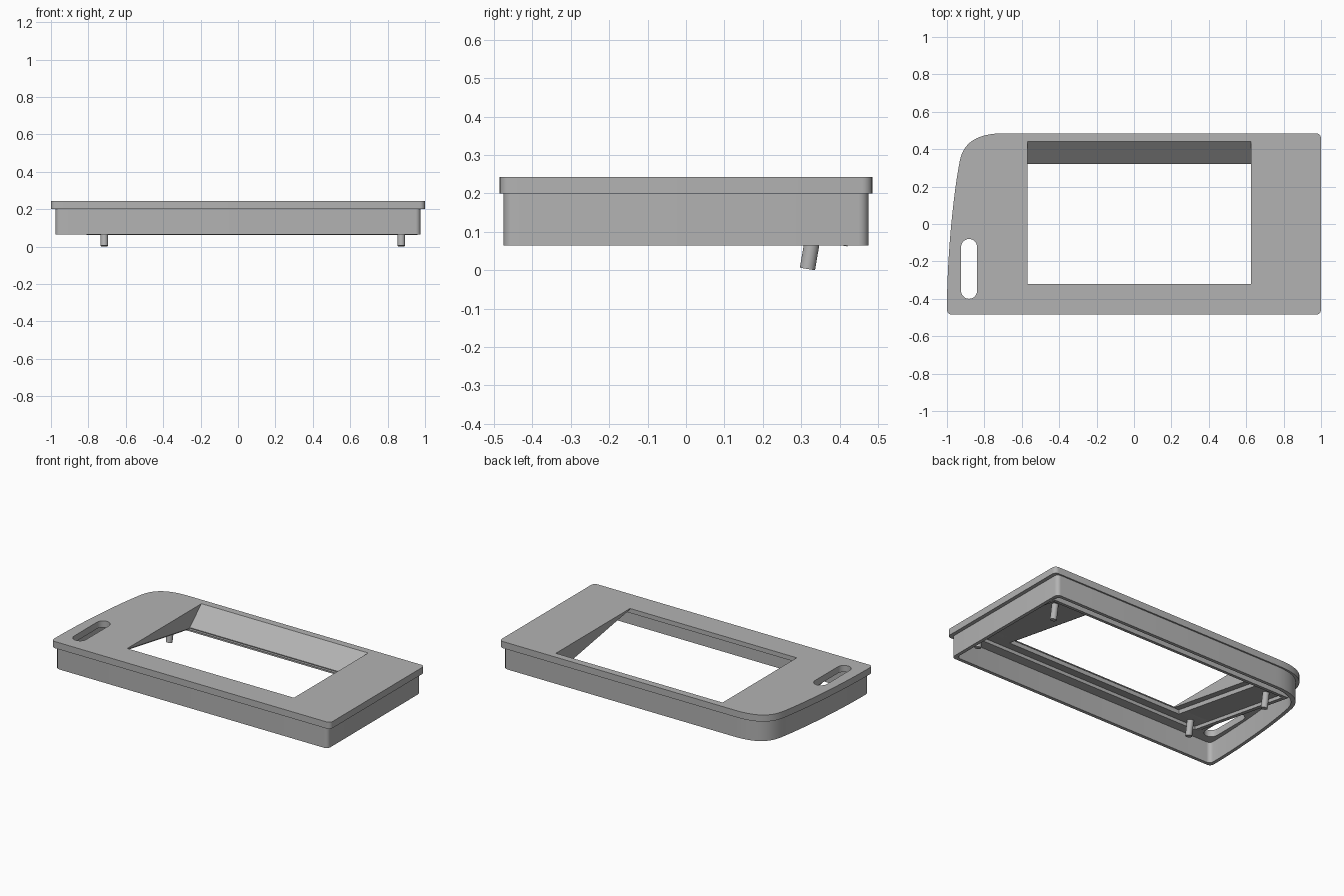
import bpy, bmesh, math
from mathutils import Vector
from mathutils.geometry import interpolate_bezier

if "Cube" in bpy.data.objects:
    bpy.data.objects.remove(bpy.data.objects["Cube"])

grey = bpy.data.materials.new("mid grey")
grey.use_nodes = True
colour = (0.45, 0.45, 0.45, 1)
grey.diffuse_color = colour
grey.node_tree.nodes["Principled BSDF"].inputs["Base Color"].default_value = colour

TOP, UNDER, RIM = 0.243, 0.2, 0.065
SLOPE = 0.17          # fall of the screen towards the back
FRONT = -0.32         # front edge of the window


def prism(name, base, offset):
    """Closed prism from a polygon swept along an offset."""
    bm = bmesh.new()
    face = bm.faces.new([bm.verts.new(p) for p in base])
    moved = bmesh.ops.extrude_face_region(bm, geom=[face])["geom"]
    bmesh.ops.translate(bm, vec=offset, verts=[v for v in moved if isinstance(v, bmesh.types.BMVert)])
    bmesh.ops.recalc_face_normals(bm, faces=bm.faces)
    mesh = bpy.data.meshes.new(name)
    bm.to_mesh(mesh)
    bm.free()
    mesh.materials.append(grey)
    ob = bpy.data.objects.new(name, mesh)
    bpy.context.collection.objects.link(ob)
    return ob


def slab(name, outline, z0, z1):
    return prism(name, [(x, y, z0) for x, y in outline], (0, 0, z1 - z0))


def across(name, profile, x0, x1):
    return prism(name, [(x0, y, z) for y, z in profile], (x1 - x0, 0, 0))


def cut(ob, cutters):
    for c in cutters:
        c.hide_render = True
        mod = ob.modifiers.new("cut", "BOOLEAN")
        mod.operation, mod.solver, mod.object = "DIFFERENCE", "EXACT", c
        bpy.context.view_layer.objects.active = ob
        bpy.ops.object.modifier_apply(modifier=mod.name)


def arc(cx, cy, r, start, end, n=6):
    steps = [math.radians(start + (end - start) * i / n) for i in range(n + 1)]
    return [(cx + r * math.cos(a), cy + r * math.sin(a)) for a in steps]


def bezier(*pts, n=14):
    return [tuple(p[:2]) for p in interpolate_bezier(*[Vector((*p, 0)) for p in pts], n)]


def screen_z(y, drop):
    return TOP - SLOPE * (y - FRONT) - drop


# Outer outline with one long swept corner
r = 0.027
outline = (arc(-1 + r, -0.485 + r, r, 180, 270) + arc(1 - r, -0.485 + r, r, 270, 360)
           + arc(1 - r, 0.485 - r, r, 0, 90)
           + bezier((-0.69, 0.485), (-0.82, 0.485), (-0.905, 0.45), (-0.93, 0.345))
           + bezier((-0.93, 0.345), (-0.965, 0.17), (-0.997, -0.15), (-1, -0.42))[1:])


def shrunk(dx, dy):
    return [(x * (1 - dx), y * (1 - dy)) for x, y in outline]


plate = slab("top_plate", outline, UNDER, TOP)

# Open-bottomed skirt
skirt = slab("skirt", shrunk(0.024, 0.02), RIM, UNDER + 0.005)
hollow = slab("skirt_hollow", shrunk(0.046, 0.064), 0, 0.3)
cut(skirt, [hollow])

# Wedge-shaped frame carrying the tilted screen
BACK = 0.42
frame = across("screen_frame", [(-0.42, UNDER + 0.005), (-0.38, UNDER - 0.001), (BACK, screen_z(BACK, 0.055)),
                                (BACK, UNDER + 0.015), (-0.42, UNDER + 0.015)], -0.81, 0.96)

# Window with sloping back wall, screen pocket, board pocket, slot
window = across("window_cutter", [(FRONT, -0.1), (0.32, -0.1), (0.32, screen_z(0.32, 0)),
                                  (0.44, TOP), (0.5, TOP + 0.055), (FRONT, TOP + 0.055)], -0.57, 0.625)


def pocket(name, y0, y1, x0, x1, drop):
    return across(name, [(y0, -0.1), (y1, -0.1), (y1, screen_z(y1, drop)), (y0, screen_z(y0, drop))], x0, x1)


screen_pocket = pocket("screen_cutter", -0.325, 0.36, -0.61, 0.665, 0.006)
board_pocket = pocket("board_cutter", -0.39, 0.395, -0.785, 0.935, 0.033)
slot = slab("slot_cutter", arc(-0.882, -0.123, 0.043, 0, 180, 10) + arc(-0.882, -0.357, 0.043, 180, 360, 10), 0, 0.4)

cut(frame, [window, screen_pocket, board_pocket])
cut(plate, [window, screen_pocket, board_pocket, slot])
for helper in (hollow, window, screen_pocket, board_pocket, slot):
    bpy.data.objects.remove(helper)

# Mounting posts square to the tilted screen
posts = []
tilt = Vector((0, SLOPE, 1)).normalized()
for side, x in (("right", -0.715), ("left", 0.873)):
    for end, y in (("front", -0.345), ("back", 0.333)):
        root = Vector((x, y, screen_z(y, 0.03)))
        bpy.ops.mesh.primitive_cylinder_add(vertices=24, radius=0.02, depth=0.1,
                                            location=root - tilt * 0.05,
                                            rotation=(-math.atan(SLOPE), 0, 0))
        post = bpy.context.object
        post.name = f"{end}_{side}_post"
        post.data.materials.append(grey)
        posts.append(post)

# Smooth curves, crisp edges
bpy.ops.object.select_all(action="DESELECT")
for ob in [plate, skirt, frame] + posts:
    ob.select_set(True)
    bpy.context.view_layer.objects.active = ob
bpy.ops.object.shade_smooth_by_angle(angle=math.radians(30))
